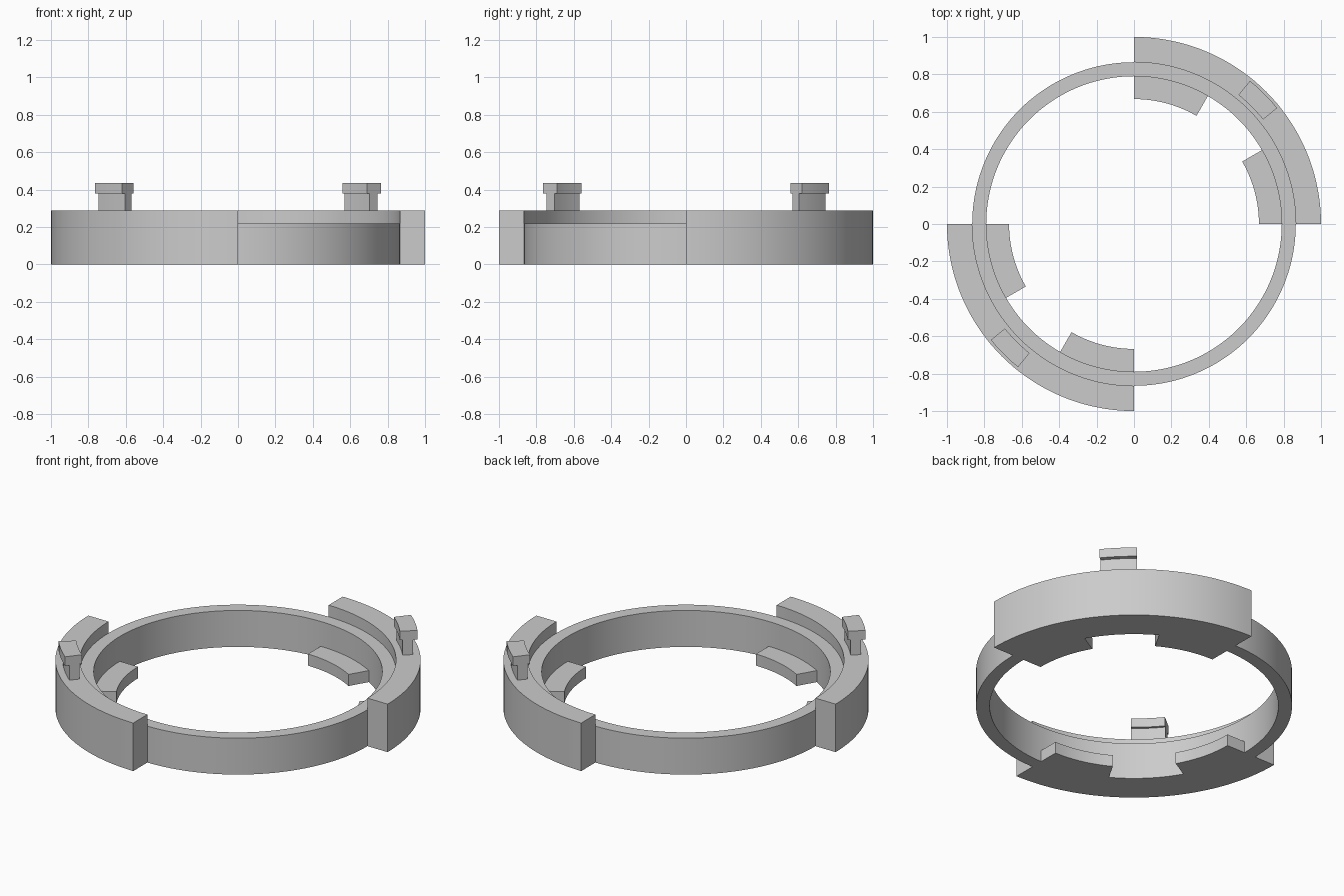
import bpy, bmesh
from math import radians, cos, sin, ceil

cube = bpy.data.objects.get("Cube")
if cube:
    bpy.data.objects.remove(cube, do_unlink=True)

grey = bpy.data.materials.new("plain grey")
grey.use_nodes = True
colour = (0.60, 0.60, 0.60, 1)
grey.diffuse_color = colour
grey.node_tree.nodes["Principled BSDF"].inputs["Base Color"].default_value = colour

STEP = 2.5  # degrees per facet


def sweep(name, profile, start, end):
    """Sweep a closed (radius, z) profile around z between two angles."""
    closed = end - start >= 360
    count = ceil((end - start) / STEP)
    bm = bmesh.new()
    rows = []
    for i in range(count + (not closed)):
        a = radians(start + (end - start) * i / count)
        rows.append([bm.verts.new((r * cos(a), r * sin(a), z)) for r, z in profile])
    n = len(profile)
    for i in range(count):
        a, b = rows[i], rows[(i + 1) % len(rows)]
        for j in range(n):
            k = (j + 1) % n
            bm.faces.new((a[j], b[j], b[k], a[k]))
    if not closed:
        bm.faces.new(rows[0])
        bm.faces.new(rows[-1][::-1])
    bmesh.ops.recalc_face_normals(bm, faces=bm.faces)
    mesh = bpy.data.meshes.new(name)
    bm.to_mesh(mesh)
    bm.free()
    mesh.materials.append(grey)
    ob = bpy.data.objects.new(name, mesh)
    bpy.context.collection.objects.link(ob)
    bpy.ops.object.select_all(action='DESELECT')
    ob.select_set(True)
    bpy.context.view_layer.objects.active = ob
    bpy.ops.object.shade_smooth_by_angle(angle=radians(30))
    return ob


def box(r0, r1, z0, z1):
    return [(r0, z0), (r1, z0), (r1, z1), (r0, z1)]


# Full inner ring
sweep("ring", box(0.79, 0.865, 0, 0.22), 0, 360)

# T-shaped clip section: narrow stem under a wider head
clip = [(0.903, 0.29), (0.96, 0.29), (0.96, 0.38), (0.985, 0.38),
        (0.985, 0.435), (0.888, 0.435), (0.888, 0.38), (0.903, 0.38)]

# Opposite quadrants: raised outer wall, two inner tabs and a clip
for side, turn in (("back", 0), ("front", 180)):
    sweep(side + "_outer_wall", box(0.865, 1, 0, 0.29), turn, turn + 90)
    sweep(side + "_tab_first", box(0.668, 0.79, 0, 0.07), turn, turn + 30)
    sweep(side + "_tab_second", box(0.668, 0.79, 0, 0.07), turn + 60, turn + 90)
    sweep(side + "_clip", clip, turn + 39, turn + 51)
